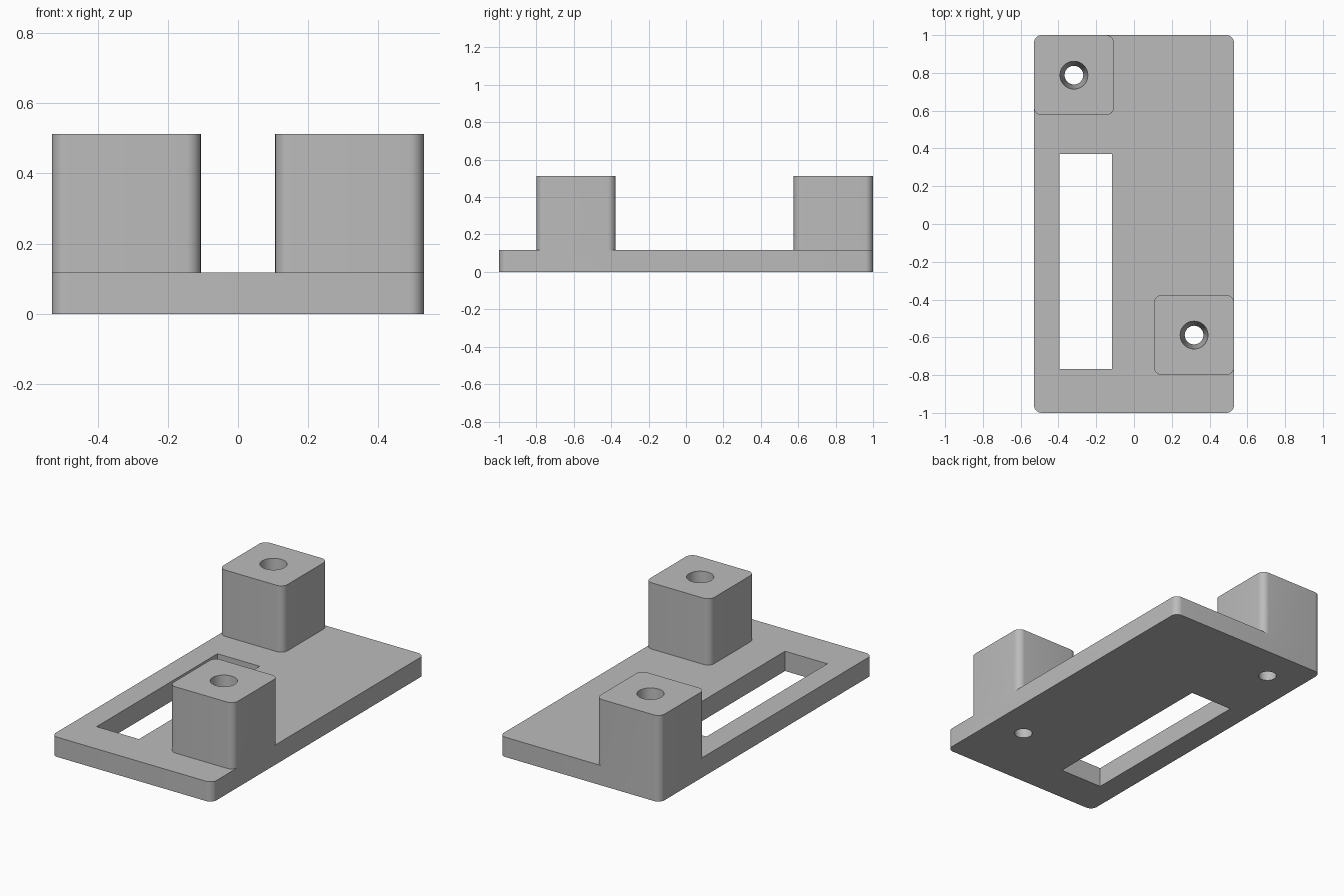
import bpy, bmesh, math

old = bpy.data.objects.get("Cube")
if old:
    bpy.data.objects.remove(old, do_unlink=True)

HALF_X, HALF_Y = 0.53, 1.0
PLATE_TOP, POST_TOP = 0.118, 0.513
POST = 0.424      # post width
RADIUS = 0.042    # vertical edge rounding

grey = bpy.data.materials.new("plain_grey")
grey.use_nodes = True
colour = (0.5, 0.5, 0.5, 1)
grey.diffuse_color = colour
grey.node_tree.nodes["Principled BSDF"].inputs["Base Color"].default_value = colour


def make_object(name, bm):
    bmesh.ops.recalc_face_normals(bm, faces=bm.faces)
    mesh = bpy.data.meshes.new(name)
    bm.to_mesh(mesh)
    bm.free()
    mesh.materials.append(grey)
    obj = bpy.data.objects.new(name, mesh)
    bpy.context.collection.objects.link(obj)
    return obj


def block(name, x0, x1, y0, y1, z0, z1, radius=0.0, steps=8):
    """Extruded rectangle with optionally rounded vertical edges."""
    corners = [(x1, y1, 1, 1), (x0, y1, -1, 1), (x0, y0, -1, -1), (x1, y0, 1, -1)]
    bm = bmesh.new()
    ring = []
    for i, (x, y, sx, sy) in enumerate(corners):
        for k in range(steps + 1 if radius else 1):
            a = math.pi / 2 * (i + k / steps)
            ring.append(bm.verts.new((x - sx * radius + radius * math.cos(a),
                                      y - sy * radius + radius * math.sin(a), z0)))
    base = bm.faces.new(ring)
    top = bmesh.ops.extrude_face_region(bm, geom=[base])["geom"]
    for v in top:
        if isinstance(v, bmesh.types.BMVert):
            v.co.z = z1
    return make_object(name, bm)


def tapered_pin(name, x, y):
    """Cone cutter, wide at the post top and narrow under the plate."""
    bm = bmesh.new()
    bmesh.ops.create_cone(bm, cap_ends=True, segments=48, radius1=0.049,
                          radius2=0.074, depth=POST_TOP + 0.02)
    bmesh.ops.translate(bm, verts=bm.verts, vec=(x, y, POST_TOP / 2))
    return make_object(name, bm)


def combine(target, tool, operation):
    mod = target.modifiers.new(tool.name, "BOOLEAN")
    mod.operation, mod.solver, mod.object = operation, "EXACT", tool
    bpy.context.view_layer.objects.active = target
    bpy.ops.object.modifier_apply(modifier=mod.name)
    bpy.data.objects.remove(tool, do_unlink=True)


# Base plate with rounded corners
plate = block("mounting_plate", -HALF_X, HALF_X, -HALF_Y, HALF_Y, 0, PLATE_TOP, RADIUS)

# Two square posts flush with the plate edges
posts = {"back_right": (-HALF_X, HALF_Y - POST), "front_left": (HALF_X - POST, -0.8)}
for side, (x, y) in posts.items():
    post = block(side + "_post", x, x + POST, y, y + POST, 0, POST_TOP, RADIUS)
    combine(plate, post, "UNION")

# Tapered screw holes through posts and plate
for side, (x, y) in posts.items():
    combine(plate, tapered_pin(side + "_hole", x + POST / 2, y + POST / 2), "DIFFERENCE")

# Long rectangular slot
combine(plate, block("slot", -0.395, -0.116, -0.767, 0.37, -0.1, 0.3), "DIFFERENCE")

# Smooth rounded edges, keep hard corners
bpy.ops.object.select_all(action="DESELECT")
plate.select_set(True)
bpy.context.view_layer.objects.active = plate
bpy.ops.object.shade_smooth_by_angle(angle=math.radians(30))
